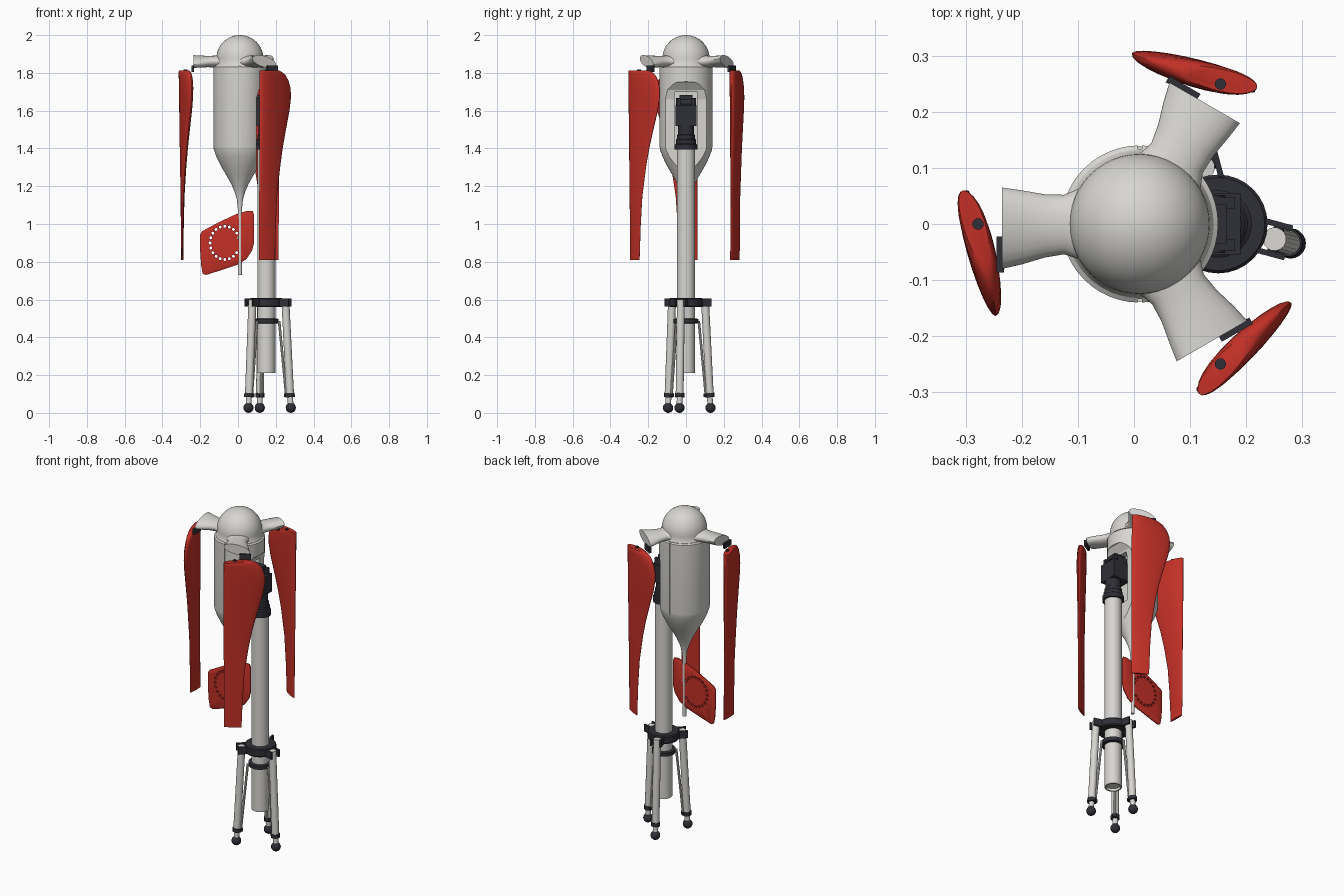
import bpy, bmesh, math
from mathutils import Vector

if "Cube" in bpy.data.objects:
    bpy.data.objects.remove(bpy.data.objects["Cube"], do_unlink=True)


def material(name, rgb):
    m = bpy.data.materials.new(name)
    m.use_nodes = True
    m.diffuse_color = (*rgb, 1)
    m.node_tree.nodes["Principled BSDF"].inputs["Base Color"].default_value = (*rgb, 1)
    return m


WHITE = material("warm white", (0.68, 0.67, 0.64))
RED = material("red", (0.55, 0.03, 0.02))
DARK = material("charcoal", (0.028, 0.028, 0.038))

BODY = (0.01, 0)      # axis of the turbine
POLE = (0.15, 0)      # axis of the mast


def loft(name, rings, mat, angle=35):
    """Skin closed rings of points and cap both ends."""
    bm = bmesh.new()
    loops = [[bm.verts.new(p) for p in ring] for ring in rings]
    n = len(loops[0])
    for a, b in zip(loops, loops[1:]):
        for i in range(n):
            bm.faces.new((a[i], a[(i + 1) % n], b[(i + 1) % n], b[i]))
    bm.faces.new(loops[0][::-1])
    bm.faces.new(loops[-1])
    bmesh.ops.recalc_face_normals(bm, faces=bm.faces)
    mesh = bpy.data.meshes.new(name)
    bm.to_mesh(mesh)
    bm.free()
    ob = bpy.data.objects.new(name, mesh)
    bpy.context.collection.objects.link(ob)
    if mat:
        mesh.materials.append(mat)
        smooth(ob, angle)
    return ob


def smooth(ob, angle=35):
    bpy.ops.object.select_all(action='DESELECT')
    ob.select_set(True)
    bpy.context.view_layer.objects.active = ob
    bpy.ops.object.shade_smooth_by_angle(angle=math.radians(angle))


def lathe(name, centre, profile, mat, n=32):
    turn = [math.tau * i / n for i in range(n)]
    return loft(name, [[(centre[0] + r * math.cos(a), centre[1] + r * math.sin(a), z)
                        for a in turn] for r, z in profile], mat)


def rod(name, start, end, radius, mat, n=16):
    start, end = Vector(start), Vector(end)
    q = (end - start).to_track_quat('Z', 'Y')
    ring = [q @ Vector((radius * math.cos(math.tau * i / n), radius * math.sin(math.tau * i / n), 0))
            for i in range(n)]
    return loft(name, [[p + v for v in ring] for p in (start, end)], mat)


def polar(centre, angle, r, t, z):
    """Point at radial distance r and tangential offset t."""
    c, s = math.cos(angle), math.sin(angle)
    return (centre[0] + r * c - t * s, centre[1] + r * s + t * c, z)


def block(name, centre, angle, r, t, z, mat):
    corners = [(r[0], t[0]), (r[1], t[0]), (r[1], t[1]), (r[0], t[1])]
    return loft(name, [[polar(centre, angle, a, b, h) for a, b in corners] for h in z], mat)


def cut(target, cutter):
    mod = target.modifiers.new("cut", 'BOOLEAN')
    mod.operation = 'DIFFERENCE'
    mod.solver = 'EXACT'
    mod.object = cutter
    bpy.context.view_layer.objects.active = target
    bpy.ops.object.modifier_apply(modifier=mod.name)
    bpy.data.objects.remove(cutter, do_unlink=True)


# Turbine body with its tapering tail
body = lathe("body_shell", BODY, [
    (0.01, 0.73), (0.011, 1.08), (0.016, 1.13), (0.028, 1.17), (0.045, 1.21), (0.073, 1.26),
    (0.102, 1.31), (0.126, 1.36), (0.138, 1.395), (0.14, 1.41), (0.14, 1.832), (0.132, 1.838)],
    WHITE, 48)
scoop = [(0.097, 1.22), (0.097, 1.66), (0.11, 1.71), (0.14, 1.75), (0.2, 1.77), (0.3, 1.77), (0.3, 1.22)]
cut(body, loft("scoop_cutter", [[(x, y, z) for x, z in scoop] for y in (-0.2, 0.2)], None))
cut(body, block("recess_cutter", BODY, 0, (0.06, 0.2), (-0.06, 0.06), (1.4, 1.7), None))
for side in (-1, 1):
    cut(body, block("seam_cutter", BODY, side * math.pi / 2, (0.134, 0.2), (-0.004, 0.004),
                    (1.4, 1.85), None))
smooth(body)

# Domed rotor hub
dome = [(0.132, 1.84), (0.126, 1.852)]
dome += [(0.125 * math.cos(a), 1.875 + 0.125 * math.sin(a))
         for a in [math.pi / 2 * k / 12.2 for k in range(13)]]
lathe("hub_dome", BODY, dome, WHITE, 48)


# Arms and folded blades, three around the hub
def arm_ring(angle, r, t0, t1, half, tilt, n=20):
    ring = []
    for i in range(n):
        a = math.tau * i / n
        c, s = math.cos(a), math.sin(a)
        ring.append(polar(BODY, angle, r, (t0 + t1) / 2 + (t1 - t0) / 2 * c,
                          1.86 + half * s - tilt * c))
    return ring


def blade_ring(angle, z, t1, r1, thick, n=12):
    t0, r0 = -0.06, 0.306 + 0.008 * (z - 0.81)
    steps = [(1 - math.cos(math.pi * k / n)) / 2 for k in range(n + 1)]
    path = [(s, 0.45) for s in steps] + [(s, -0.55) for s in steps[-2:0:-1]]
    ring = []
    for s, side in path:
        bulge = thick * side * 2 * math.sqrt(s * (1 - s)) * (1.15 - 0.3 * s)
        ring.append(polar(BODY, angle, r0 + (r1 - r0) * s + bulge, t0 + (t1 - t0) * s, z))
    return ring


ARM = [(0.08, -0.085, 0.085, 0.035, 0), (0.11, -0.062, 0.062, 0.033, 0),
       (0.135, -0.052, 0.054, 0.031, 0), (0.17, -0.053, 0.06, 0.03, 0.004),
       (0.21, -0.06, 0.072, 0.03, 0.01), (0.245, -0.065, 0.08, 0.03, 0.016)]
# height, trailing edge offset, trailing edge radius, thickness
BLADE = [(0.81, 0.038, 0.306, 0.013), (1.0, 0.045, 0.303, 0.015), (1.15, 0.055, 0.299, 0.019),
         (1.3, 0.078, 0.291, 0.027), (1.4, 0.098, 0.283, 0.033), (1.5, 0.124, 0.273, 0.04),
         (1.6, 0.152, 0.262, 0.046), (1.67, 0.164, 0.257, 0.05), (1.72, 0.162, 0.256, 0.051),
         (1.76, 0.148, 0.258, 0.051), (1.79, 0.125, 0.264, 0.05), (1.805, 0.1, 0.27, 0.048),
         (1.812, 0.08, 0.275, 0.04)]
for k, name in enumerate(("back_left", "right", "front_left")):
    ang = math.radians(60 + 120 * k)
    loft("arm_" + name, [arm_ring(ang, *row) for row in ARM], WHITE)
    loft("blade_" + name, [blade_ring(ang, *row) for row in BLADE], RED, 50)
    block("hinge_" + name, BODY, ang, (0.242, 0.255), (0.022, 0.086), (1.805, 1.838), DARK)
    rod("pin_" + name, polar(BODY, ang, 0.288, 0.0, 1.79), polar(BODY, ang, 0.288, 0.0, 1.818),
        0.01, DARK)

# Tail fin with a ring of small holes
outline = [(-0.19, 0.962), (-0.1, 1.01), (-0.01, 1.052), (0.05, 1.07), (0.078, 1.068), (0.085, 1.05),
           (0.085, 0.9), (0.075, 0.86), (0.045, 0.815), (0.0, 0.785), (-0.09, 0.755),
           (-0.17, 0.73), (-0.187, 0.737), (-0.195, 0.78), (-0.2, 0.85), (-0.2, 0.945)]
mid = (-0.06, 0.9)
fin = loft("tail_fin", [[(mid[0] + (x - mid[0]) * s, y, mid[1] + (z - mid[1]) * s) for x, z in outline]
                        for s, y in ((0.9, -0.009), (1, -0.003), (1, 0.003), (0.9, 0.009))], RED)
for k in range(20):
    a = math.tau * k / 20
    if k in (0, 19):
        continue
    x, z = -0.07 + 0.078 * math.cos(a), 0.9 + 0.088 * math.sin(a)
    cut(fin, rod("hole_cutter", (x, -0.05, z), (x, 0.05, z), 0.008, None, 8))
smooth(fin)

# Mast
lathe("mast", POLE, [(0.04, 0.225), (0.04, 0.21), (0.048, 0.21), (0.048, 1.41)], WHITE)

# Swivel mount between mast and body
lathe("mount_collar", POLE, [(0.06, 1.395), (0.06, 1.42), (0.053, 1.425), (0.053, 1.445), (0.048, 1.45),
                             (0.048, 1.47), (0.042, 1.475), (0.042, 1.53)], DARK)
block("mount_block", POLE, 0, (-0.07, 0.04), (-0.055, 0.055), (1.52, 1.63), DARK)
for side in (-1, 1):
    block("mount_cheek", POLE, 0, (-0.06, 0.03), (side * 0.028, side * 0.048), (1.62, 1.665), DARK)
rod("mount_axle", (0.14, -0.052, 1.645), (0.14, 0.052, 1.645), 0.022, DARK)
block("mount_cap", POLE, 0, (-0.06, 0.015), (-0.035, 0.035), (1.66, 1.682), DARK)

# Tripod rings
lathe("tripod_hub", POLE, [(0.048, 0.56), (0.083, 0.56), (0.088, 0.566), (0.088, 0.602), (0.083, 0.608),
                           (0.048, 0.608)], DARK)
lathe("tripod_slider", POLE, [(0.05, 0.472), (0.065, 0.475), (0.065, 0.497), (0.05, 0.5)], DARK)

# Tripod legs, three around the mast
for k, name in enumerate(("outer", "back", "front")):
    ang = math.radians(-15 + 120 * k)

    def at(r, z, t=0):
        return polar(POLE, ang, r, t, z)

    for side in (-1, 1):
        block("bracket_" + name, POLE, ang, (0.075, 0.13), (side * 0.022, side * 0.032),
              (0.562, 0.606), DARK)
    rod("pivot_" + name, at(0.107, 0.585, -0.03), at(0.107, 0.585, 0.03), 0.01, DARK)
    rod("leg_" + name, at(0.104, 0.6), at(0.13, 0.1), 0.021, WHITE)
    rod("ankle_band_" + name, at(0.1295, 0.105), at(0.131, 0.083), 0.025, DARK)
    rod("lower_leg_" + name, at(0.13, 0.09), at(0.134, 0.035), 0.015, WHITE)
    rod("strut_" + name, at(0.07, 0.487), at(0.108, 0.1), 0.007, WHITE, 8)
    block("strut_clip_" + name, POLE, ang, (0.1, 0.13), (-0.012, 0.012), (0.085, 0.103), DARK)
    ball = [(0.027 * math.sin(a), 0.027 - 0.027 * math.cos(a))
            for a in [math.pi * (j + 0.1) / 10.2 for j in range(11)]]
    lathe("foot_" + name, at(0.134, 0)[:2], ball, DARK, 20)
